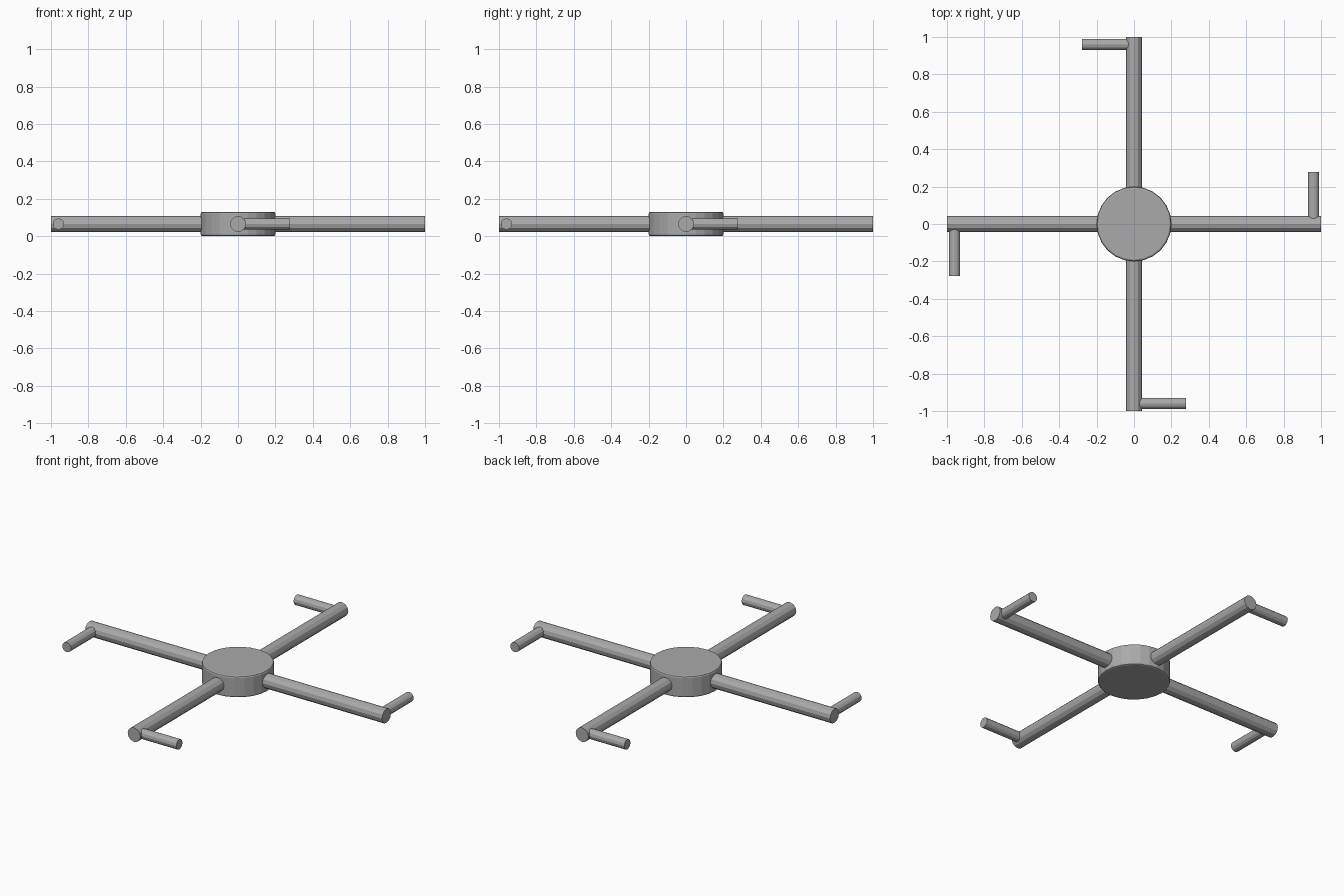
import bpy, bmesh, math
from mathutils import Matrix, Vector

if "Cube" in bpy.data.objects:
    bpy.data.objects.remove(bpy.data.objects["Cube"])

HUB_R, HUB_H = 0.2, 0.13
ARM_R, NOZZLE_R = 0.043, 0.03
MID = HUB_H / 2

metal = bpy.data.materials.new("grey metal")
metal.diffuse_color = (0.4, 0.4, 0.4, 1)
metal.use_nodes = True
metal.node_tree.nodes["Principled BSDF"].inputs["Base Color"].default_value = metal.diffuse_color


def rod(name, start, end, radius, sides, bevel=0.0):
    """Capped cylinder running from start to end."""
    start, end = Vector(start), Vector(end)
    axis = end - start
    place = Matrix.Translation((start + end) / 2) @ axis.to_track_quat('Z', 'Y').to_matrix().to_4x4()
    bm = bmesh.new()
    bmesh.ops.create_cone(bm, cap_ends=True, segments=sides, radius1=radius,
                          radius2=radius, depth=axis.length)
    if bevel:
        rims = [e for e in bm.edges if abs(e.verts[0].co.z - e.verts[1].co.z) < 1e-5]
        bmesh.ops.bevel(bm, geom=rims, offset=bevel, segments=2, profile=0.5, affect='EDGES')
    bm.transform(place)
    mesh = bpy.data.meshes.new(name)
    bm.to_mesh(mesh)
    bm.free()
    mesh.materials.append(metal)
    obj = bpy.data.objects.new(name, mesh)
    bpy.context.collection.objects.link(obj)
    return obj


# Central hub with softened rims
rod("hub", (0, 0, 0), (0, 0, HUB_H), HUB_R, 24, bevel=0.01)

# Four arms, each with a side nozzle near its tip
for i in range(4):
    turn = Matrix.Rotation(i * math.pi / 2, 4, 'Z')
    rod(f"arm_{i + 1}", turn @ Vector((0.1, 0, MID)), turn @ Vector((1, 0, MID)), ARM_R, 12)
    rod(f"nozzle_{i + 1}", turn @ Vector((0.96, 0.01, MID)),
        turn @ Vector((0.96, 0.277, MID)), NOZZLE_R, 12)
